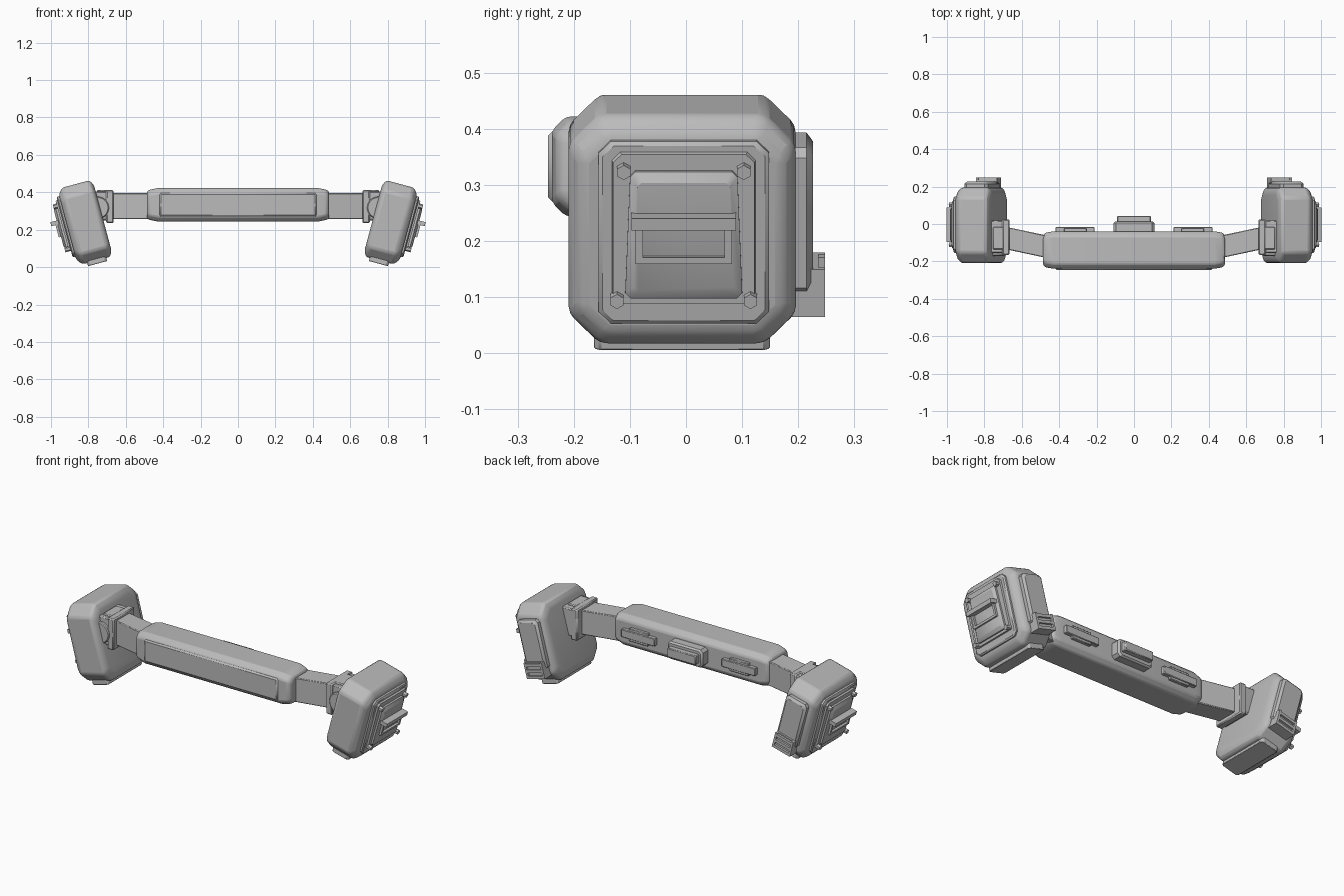
import bpy, bmesh, math
from mathutils import Matrix, Vector

cube = bpy.data.objects.get("Cube")
if cube:
    bpy.data.objects.remove(cube, do_unlink=True)

GREY = (0.5, 0.5, 0.5, 1)
mat = bpy.data.materials.new("plain grey")
mat.use_nodes = True
mat.diffuse_color = GREY
mat.node_tree.nodes["Principled BSDF"].inputs["Base Color"].default_value = GREY

X, Y, Z = Vector((1, 0, 0)), Vector((0, 1, 0)), Vector((0, 0, 1))
TILT = math.radians(15)
OUT = Vector((math.cos(TILT), 0, -math.sin(TILT)))
UP = Vector((math.sin(TILT), 0, math.cos(TILT)))
POD = Vector((0.81, -0.007, 0.24))


def frame(a, b, c, origin):
    m = Matrix((a, b, c)).transposed().to_4x4()
    m.translation = origin
    return m


SIDE = frame(Y, UP, OUT, POD)              # pod outer face
REAR = frame(-OUT, UP, Y, POD)             # pod back face
ALONG = frame(Y, Z, X, Vector())           # sections along x
BACK = frame(-X, Z, Y, Vector((0, 0, 0.333)))   # back of the bar
STAND = frame(-OUT, Y, UP, POD)            # sections up the pod
BRACKET = frame(X, Z, -Y, Vector((0.735, 0, 0.322)))
LEVEL = Matrix()


def finish(name, bm, mirror, bevel, segments):
    bmesh.ops.recalc_face_normals(bm, faces=bm.faces)
    me = bpy.data.meshes.new(name)
    bm.to_mesh(me)
    bm.free()
    me.materials.append(mat)
    ob = bpy.data.objects.new(name, me)
    bpy.context.collection.objects.link(ob)
    bpy.ops.object.select_all(action="DESELECT")
    ob.select_set(True)
    bpy.context.view_layer.objects.active = ob
    bpy.ops.object.shade_smooth_by_angle(angle=math.radians(30))
    if bevel:
        mod = ob.modifiers.new("soft edges", "BEVEL")
        mod.width, mod.segments = bevel, segments
        mod.limit_method, mod.angle_limit = "ANGLE", math.radians(20)
    if mirror:
        ob.modifiers.new("mirror", "MIRROR")
    return ob


def loft(name, m, sections, mid=(0, 0), taper=0, mirror=True, bevel=0, segments=1):
    """Each section: offset, half width, half height, corner cut, optional shift."""
    bm = bmesh.new()
    rings = []
    for c, w, h, cut, *shift in sections:
        sa, sb = shift or (0, 0)
        ring = []
        for i, j in ((1, 1), (-1, 1), (-1, -1), (1, -1)):
            corner = [(i * w, j * (h - cut)), (i * (w - cut), j * h)]
            if i * j < 0:
                corner.reverse()
            for a, b in corner if cut else corner[:1]:
                a *= 1 - taper * b
                ring.append(bm.verts.new(m @ Vector((mid[0] + sa + a, mid[1] + sb + b, c))))
        rings.append(ring)
    for r, s in zip(rings, rings[1:]):
        for k in range(len(r)):
            n = (k + 1) % len(r)
            bm.faces.new((r[k], r[n], s[n], s[k]))
    bm.faces.new(rings[0][::-1])
    bm.faces.new(rings[-1])
    return finish(name, bm, mirror, bevel, segments)


def box(name, m, a, b, c, **kw):
    """Box between the limits on each local axis."""
    w, h = (a[1] - a[0]) / 2, (b[1] - b[0]) / 2
    return loft(name, m, [(c[0], w, h, 0), (c[1], w, h, 0)],
                mid=((a[0] + a[1]) / 2, (b[0] + b[1]) / 2), **kw)


def disc(name, m, a, b, c, radius, sides, **kw):
    bm = bmesh.new()
    bmesh.ops.create_cone(bm, cap_ends=True, segments=sides, radius1=radius, radius2=radius,
                          depth=c[1] - c[0],
                          matrix=m @ Matrix.Translation((a, b, (c[0] + c[1]) / 2)))
    return finish(name, bm, True, kw.get("bevel", 0), 1)


# Central bar with rounded ends
half = [(0.487, 0.078, 0.07, 0.025), (0.475, 0.092, 0.08, 0.025), (0.43, 0.1, 0.089, 0.025)]
loft("handle_bar", ALONG,
     [(-x, *r) for x, *r in half] + [(x, *r) for x, *r in half[::-1]],
     mid=(-0.139, 0.333), mirror=False, bevel=0.01, segments=2)
box("bar_front_pad", ALONG, (-0.246, -0.2), (0.27, 0.396), (-0.42, 0.42),
    mirror=False, bevel=0.008)

# Fittings on the back of the bar
loft("center_mount", BACK, [(-0.05, 0.11, 0.05, 0.015), (0.005, 0.11, 0.05, 0.015),
                            (0.014, 0.1, 0.042, 0.012)], mirror=False)
box("center_clip", BACK, (-0.09, 0.09), (-0.025, 0.027), (0, 0.043), mirror=False, bevel=0.004)
box("side_strip", BACK, (-0.42, -0.21), (-0.022, 0.022), (-0.05, -0.017), bevel=0.003)
box("side_tab", BACK, (-0.375, -0.255), (-0.036, 0.036), (-0.05, -0.022), bevel=0.003)

# Slanted arms and their brackets
loft("arm", ALONG, [(0.45, 0.06, 0.069, 0, -0.125, 0.326),
                    (0.7, 0.06, 0.069, 0, -0.072, 0.326)], bevel=0.004)
box("bracket_collar", LEVEL, (0.665, 0.705), (-0.165, 0.025), (0.235, 0.412), bevel=0.006)
box("bracket_body", LEVEL, (0.69, 0.79), (-0.155, 0.02), (0.25, 0.405), bevel=0.006)
box("bracket_pad", LEVEL, (0.695, 0.755), (-0.135, -0.015), (0.4, 0.413), bevel=0.005)
disc("pivot_disc", BRACKET, 0.015, -0.005, (0.1, 0.172), 0.06, 24, bevel=0.005)

# Pods
loft("pod_shell", SIDE, [(-0.09, 0.175, 0.18, 0.045), (-0.074, 0.202, 0.212, 0.055),
                         (0.078, 0.202, 0.212, 0.055), (0.105, 0.178, 0.18, 0.045)],
     bevel=0.012, segments=2)
loft("pod_foot", STAND, [(-0.229, 0.053, 0.157, 0.01), (-0.19, 0.053, 0.157, 0.01)], bevel=0.003)

# Layered plates on the outer face
loft("outer_plate", SIDE, [(0.09, 0.152, 0.168, 0.022), (0.114, 0.152, 0.168, 0.022),
                           (0.12, 0.145, 0.161, 0.02)], mid=(0.003, 0.005))
loft("inner_plate", SIDE, [(0.11, 0.13, 0.142, 0.015), (0.13, 0.126, 0.138, 0.015)],
     mid=(0.003, 0.015))
loft("latch_housing", SIDE, [(0.12, 0.1, 0.117, 0.01), (0.14, 0.1, 0.117, 0.01),
                             (0.152, 0.086, 0.1, 0.008)], mid=(0.003, 0.007), taper=0.4)
box("latch_hook", SIDE, (-0.09, 0.096), (0.028, 0.05), (0.13, 0.187))
for name, a, b in (("latch_rail_front", (-0.083, -0.07), (-0.04, 0.03)),
                   ("latch_rail_rear", (0.076, 0.089), (-0.04, 0.03)),
                   ("latch_sill", (-0.083, 0.089), (-0.04, -0.028))):
    box(name, SIDE, a, b, (0.14, 0.164))
for a, b in ((0.107, 0.125), (0.119, -0.113)):
    for s in (-1, 1):
        disc("bolt", SIDE, 0.003 + s * a, b, (0.11, 0.15), 0.0135, 6)

# Buckle on the back of each pod
loft("buckle_plate", REAR, [(0.19, 0.066, 0.135, 0.015), (0.222, 0.066, 0.135, 0.015),
                            (0.233, 0.054, 0.122, 0.012)], mid=(0, 0.01))
box("buckle_back", REAR, (-0.058, 0.058), (-0.166, -0.078), (0.19, 0.243))
for b in (-0.16, -0.127, -0.094):
    box("buckle_slat", REAR, (-0.058, 0.058), (b - 0.006, b + 0.01), (0.24, 0.255))
for s in (-0.052, 0.052):
    box("buckle_cheek", REAR, (s - 0.006, s + 0.006), (-0.166, -0.078), (0.24, 0.255))
